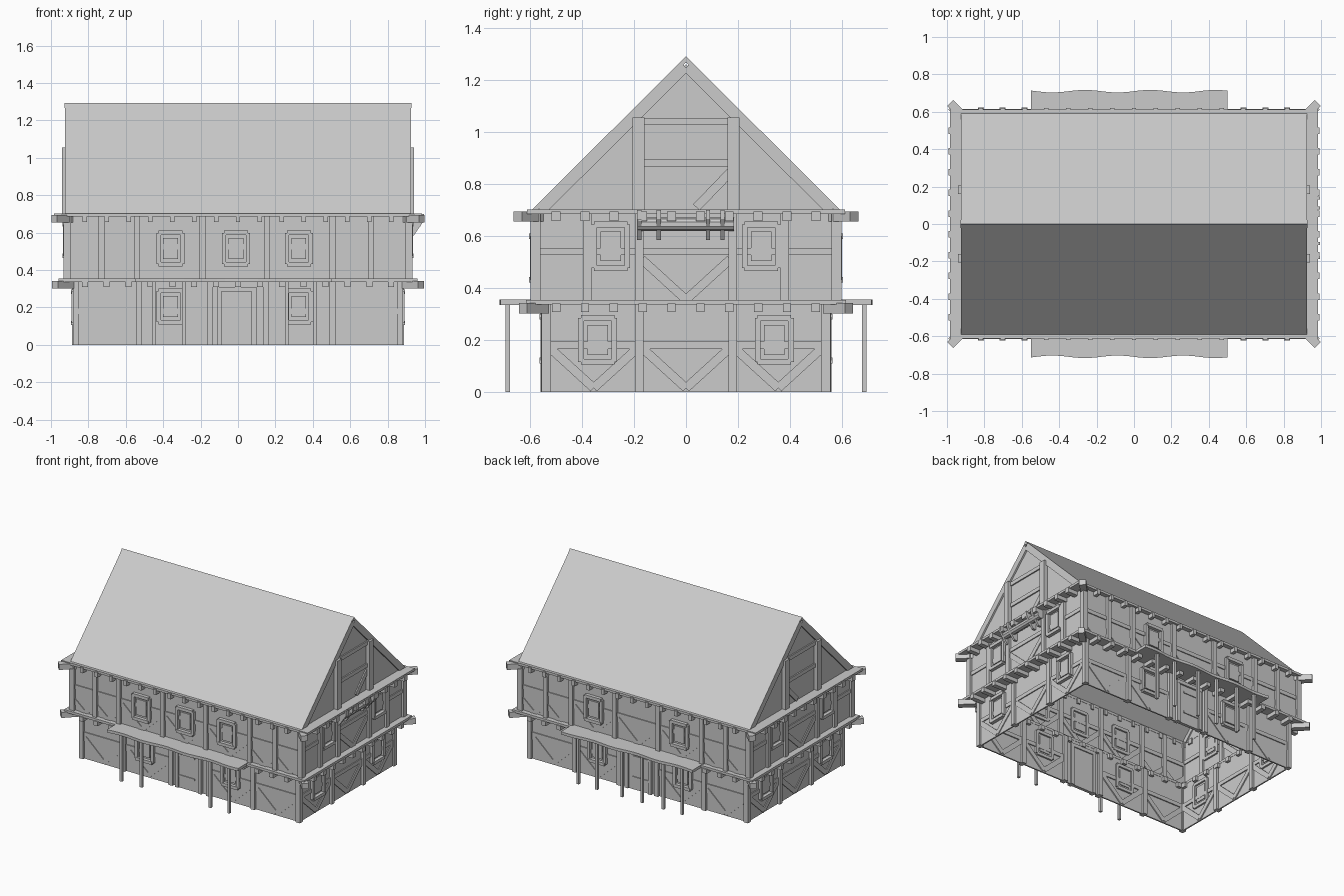
import bpy, bmesh, math
from mathutils import Vector, Matrix

old = bpy.data.objects.get("Cube")
if old:
    bpy.data.objects.remove(old)

mat = bpy.data.materials.new("pale grey")
mat.use_nodes = True
GREY = (0.6, 0.6, 0.6, 1)
mat.diffuse_color = GREY
mat.node_tree.nodes["Principled BSDF"].inputs["Base Color"].default_value = GREY

meshes = {}
SIDES = ("front", "back", "right", "left")
LONG = ("front", "back")
ENDS = ("right", "left")


def part(name):
    return meshes.setdefault(name, bmesh.new())


def place(side, u, d, z):
    """u runs along the wall, d points outward from the centre."""
    return Vector({"front": (u, -d, z), "back": (u, d, z),
                   "right": (d, u, z), "left": (-d, u, z)}[side])


def prism(name, side, outline, d0, d1):
    """Extrude an outline in (u, z) between two depths."""
    bm = part(name)
    a = [bm.verts.new(place(side, u, d0, z)) for u, z in outline]
    b = [bm.verts.new(place(side, u, d1, z)) for u, z in outline]
    bm.faces.new(a)
    bm.faces.new(b[::-1])
    for i in range(len(a)):
        j = (i + 1) % len(a)
        bm.faces.new((a[i], b[i], b[j], a[j]))


def box(name, side, u0, u1, z0, z1, d0, d1):
    prism(name, side, [(u0, z0), (u1, z0), (u1, z1), (u0, z1)], d0, d1)


def bar(name, side, p, q, width, d0, d1):
    """Straight timber lying in the plane of a wall."""
    p, q = Vector(p), Vector(q)
    n = (q - p).orthogonal().normalized() * width / 2
    prism(name, side, [p - n, q - n, q + n, p + n], d0, d1)


def stud(side, u, z0, z1, d, w=0.032):
    box("wall_studs", side, u - w / 2, u + w / 2, z0, z1, d - 0.025, d + 0.018)


def rail(side, u0, u1, z, d):
    box("wall_rails", side, u0, u1, z - 0.014, z + 0.014, d - 0.018, d + 0.007)


def vee(side, u0, u1, z0, z1, d):
    """Pair of braces meeting at the foot of a bay."""
    m, h = (u0 + u1) / 2, min(z1 - z0, (u1 - u0) / 2)
    for s in (-1, 1):
        bar("wall_braces", side, (m, z0 + 0.015), (m + s * h, z0 + h), 0.034, d - 0.018, d + 0.006)


def window(side, u, z, d):
    w, h, t = 0.064, 0.084, 0.022
    for s in (-1, 1):
        box("window_frames", side, u + s * w - t / 2, u + s * w + t / 2, z - h, z + h, d - 0.022, d + 0.02)
        box("window_frames", side, u - w, u + w, z + s * h - t / 2, z + s * h + t / 2, d - 0.022, d + 0.024)
    box("window_panes", side, u - w * 0.62, u + w * 0.62, z - h * 0.68, z + h * 0.68, d - 0.016, d + 0.012)


# Thin wall shells of both storeys, open inside
LOW, MID, TOP, RIDGE = 0, 0.34, 0.69, 1.28
LD, UD = {}, {}
for side in SIDES:
    is_long = side in LONG
    LD[side], UD[side] = (0.54, 0.58) if is_long else (0.87, 0.915)
    lu, uu = (0.87, 0.915) if is_long else (0.54, 0.58)
    box("lower_walls", side, -lu, lu, LOW, MID, LD[side] - 0.01, LD[side])
    box("upper_walls", side, -uu, uu, MID, TOP, UD[side] - 0.01, UD[side])
    # Ledges running round the house
    lo, hi = (0.615, 0.612) if is_long else (0.96, 0.985)
    el, eh = (0.96, 0.97) if is_long else (0.615, 0.612)
    box("lower_ledge", side, -el, el, MID - 0.004, MID + 0.014, LD[side] - 0.012, lo)
    box("upper_ledge", side, -eh, eh, TOP - 0.005, TOP + 0.012, UD[side] - 0.012, hi)
    # Joist ends below the ledges
    n, step = (15, 0.117) if is_long else (10, 0.111)
    for i in range(n):
        u = (i - (n - 1) / 2) * step
        box("lower_joists", side, u - 0.016, u + 0.016, MID - 0.032, MID, LD[side] - 0.03, lo + 0.008)
        w = 0.012 if is_long else 0.017
        box("upper_joists", side, u - w, u + w, TOP - 0.033, TOP + 0.005, UD[side] - 0.02, hi + 0.008)

# Corner posts and slanted corner beams
for sx in (-1, 1):
    for side in LONG:
        box("corner_posts", side, sx * 0.85, sx * 0.883, LOW, MID, 0.52, 0.555)
        box("corner_posts", side, sx * 0.893, sx * 0.932, MID, TOP, 0.56, 0.598)
        sy = -1 if side == "front" else 1
        for z, x, y in ((MID - 0.018, 0.935, 0.585), (TOP - 0.015, 0.94, 0.605)):
            m = (Matrix.Translation((sx * x, sy * y, z))
                 @ Matrix.Rotation(sx * sy * math.pi / 4, 4, "Z")
                 @ Matrix.Diagonal((0.12, 0.045, 0.04, 1)))
            bmesh.ops.create_cube(part("corner_beams"), size=1, matrix=m)

# Long walls
LOW_STUDS = (-0.86, -0.53, -0.15, 0.15, 0.505, 0.86)
UP_STUDS = (-0.91, -0.73, -0.54, -0.19, 0.155, 0.505, 0.71, 0.91)
for side in LONG:
    ld, ud = LD[side], UD[side]
    for u in LOW_STUDS[1:-1]:
        stud(side, u, LOW, MID, ld)
    for u in UP_STUDS[1:-1]:
        stud(side, u, MID, TOP, ud)
    for a, b in zip(LOW_STUDS, LOW_STUDS[1:]):
        if a > -0.2 and b < 0.2:
            continue
        rail(side, a, b, 0.18, ld)
        vee(side, a, b, LOW, 0.17, ld)
    for a, b in zip(UP_STUDS, UP_STUDS[1:]):
        rail(side, a, b, 0.525, ud)
        vee(side, a, b, MID, 0.51, ud)
    for u in (-0.36, 0.325):
        window(side, u, 0.205, ld)
        window(side, u, 0.515, ud)
    # Door with its frame and plank grooves
    box("doors", side, -0.09, 0.075, LOW, 0.29, ld - 0.012, ld + 0.01)
    for u in (-0.1, 0.085):
        box("door_frames", side, u - 0.013, u + 0.013, LOW, 0.305, ld - 0.02, ld + 0.02)
    box("door_frames", side, -0.113, 0.098, 0.285, 0.31, ld - 0.02, ld + 0.022)
    for z in (0.08, 0.23):
        box("door_hinges", side, -0.085, 0.04, z, z + 0.014, ld, ld + 0.016)
window("front", -0.01, 0.515, UD["front"])

# End walls and gables
for side in ENDS:
    ld, ud = LD[side], UD[side]
    prism("gable_walls", side, [(-0.575, TOP), (0.575, TOP), (0, RIDGE - 0.02)], ud - 0.012, ud - 0.002)
    for s in (-1, 1):
        stud(side, s * 0.18, LOW, MID, ld)
        stud(side, s * 0.18, MID, TOP, ud)
        stud(side, s * 0.38, MID, TOP, ud)
        stud(side, s * 0.183, TOP, 1.055, ud + 0.008, 0.045)
        window(side, s * 0.34, 0.2, ld)
        window(side, s * 0.29, 0.56, ud)
        vee(side, min(s * 0.18, s * 0.53), max(s * 0.18, s * 0.53), LOW, 0.17, ld)
        bar("gable_rafters", side, (s * 0.555, TOP + 0.005), (0, RIDGE - 0.032), 0.032, ud - 0.02, ud + 0.01)
    rail(side, -0.53, 0.53, 0.18, ld)
    rail(side, -0.57, 0.57, 0.54, ud)
    vee(side, -0.18, 0.18, LOW, 0.17, ld)
    vee(side, -0.18, 0.18, MID, 0.51, ud)
    for z in (0.88, 1.04):
        rail(side, -0.18, 0.18, z, ud)
    bar("wall_braces", side, (0.04, 0.71), (0.17, 0.845), 0.034, ud - 0.015, ud + 0.006)

# Roof slopes and ridge cap
for s in (-1, 1):
    bar("roof_slopes", "right", (s * 0.588, TOP + 0.004), (0, RIDGE), 0.016, -0.925, 0.925)
prism("ridge_cap", "right", [(-0.022, RIDGE - 0.015), (0.022, RIDGE - 0.015), (0, RIDGE + 0.012)], -0.928, 0.928)

# Flat awnings with a wavy outer edge, on thin posts
POSTS = {"front": (-0.45, -0.29, 0.26, 0.41), "back": (-0.45, -0.3, -0.13, 0.03, 0.23, 0.38)}
for side in LONG:
    n = 24
    us = [-0.55 + 1.05 * i / n for i in range(n + 1)]
    edge = [(u, 0.71 + 0.007 * math.sin(u * 18)) for u in us]
    outline = [(us[0], 0.55)] + edge + [(us[-1], 0.55)]
    bm = part("awnings")
    face = bm.faces.new([bm.verts.new(place(side, u, d, 0.335)) for u, d in outline])
    new = bmesh.ops.extrude_face_region(bm, geom=[face])["geom"]
    bmesh.ops.translate(bm, vec=(0, 0, 0.02), verts=[v for v in new if isinstance(v, bmesh.types.BMVert)])
    for u in POSTS[side]:
        box("awning_posts", side, u - 0.009, u + 0.009, LOW, 0.34, 0.677, 0.695)

# Hoist roller with its brackets on one end wall
roller = (Matrix.Translation((0.952, 0, 0.645)) @ Matrix.Rotation(math.pi / 2, 4, "X"))
bmesh.ops.create_cone(part("hoist_roller"), cap_ends=True, segments=10, radius1=0.026,
                      radius2=0.026, depth=0.37, matrix=roller)
for y in (-0.14, -0.085, 0.105, 0.18):
    prism("hoist_brackets", "front", [(0.905, 0.585), (0.94, 0.585), (0.995, 0.665), (0.995, 0.7), (0.905, 0.7)],
          y - 0.008, y + 0.008)

# Turn every collected part into an object
for name, bm in meshes.items():
    bmesh.ops.recalc_face_normals(bm, faces=bm.faces[:])
    me = bpy.data.meshes.new(name)
    bm.to_mesh(me)
    bm.free()
    me.materials.append(mat)
    bpy.context.collection.objects.link(bpy.data.objects.new(name, me))
